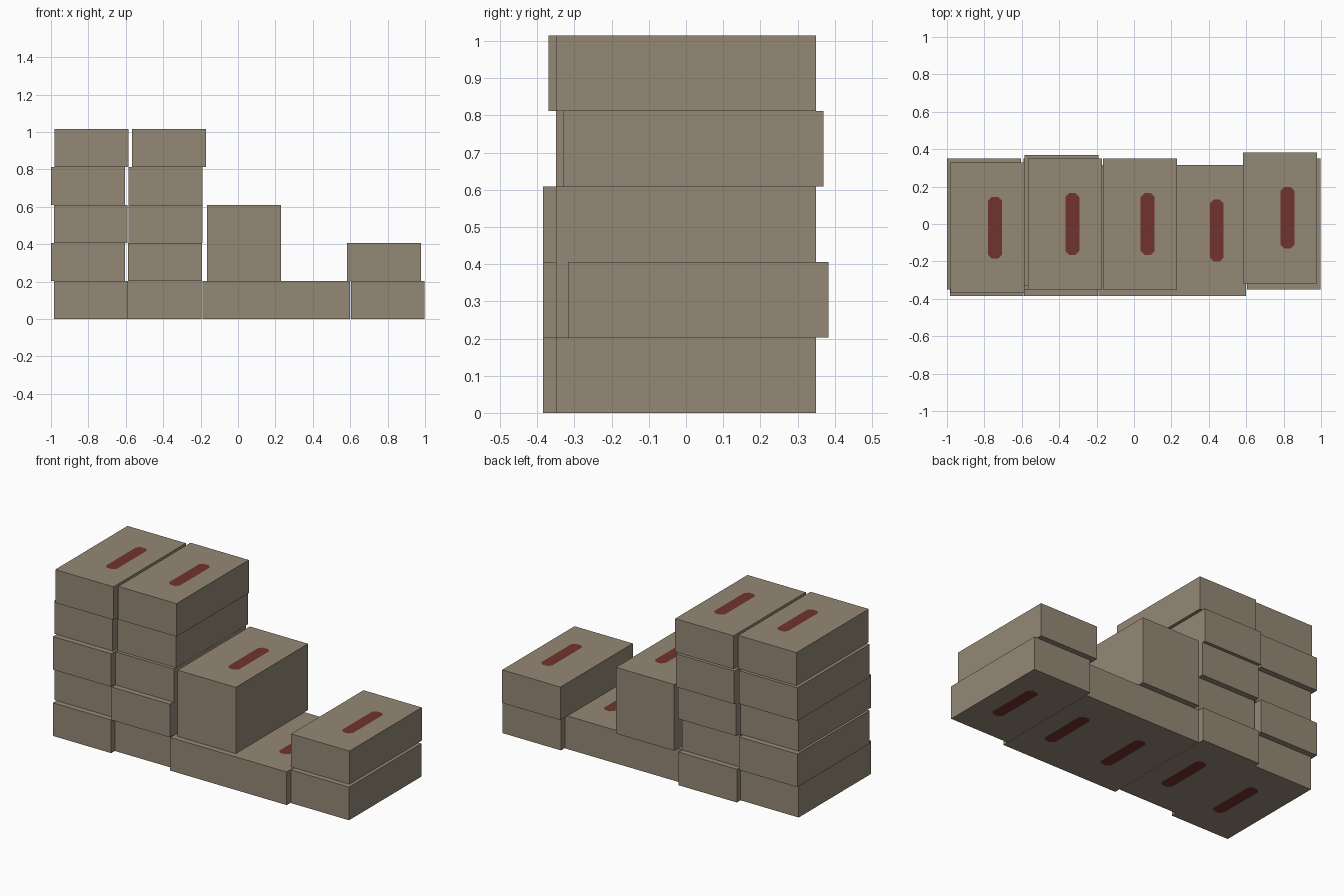
import bpy, bmesh

if "Cube" in bpy.data.objects:
    bpy.data.objects.remove(bpy.data.objects["Cube"])

W, D, H = 0.395, 0.70, 0.203     # block width, depth, height


def material(name, rgb):
    m = bpy.data.materials.new(name)
    m.diffuse_color = (*rgb, 1)
    m.use_nodes = True
    m.node_tree.nodes["Principled BSDF"].inputs["Base Color"].default_value = m.diffuse_color
    return m


tan = material("tan_block", (0.30, 0.25, 0.18))
red = material("dark_red_stripe", (0.165, 0.033, 0.026))

# stripe outline: rectangle with clipped corners, two points per block corner
SX, SW, SL, C = 0.04, 0.037, 0.165, 0.02
STRIPE = [(-SW, -SL + C), (-SW + C, -SL), (SW - C, -SL), (SW, -SL + C),
          (SW, SL - C), (SW - C, SL), (-SW + C, SL), (-SW, SL - C)]


def block(name, x, y, level):
    """One box, left edge x and front edge y, with a red stripe cut in top and bottom."""
    bm = bmesh.new()
    rings = []
    for z in (0, H):
        ring = [bm.verts.new((a * W / 2, b * D / 2, z))
                for a, b in ((-1, -1), (1, -1), (1, 1), (-1, 1))]
        inner = [bm.verts.new((px + SX, py, z)) for px, py in STRIPE]
        rings.append(ring)
        faces = []
        for i in range(4):
            j = (i + 1) % 4
            faces.append([ring[i], inner[2 * i + 1], inner[2 * i]])
            faces.append([ring[i], ring[j], inner[2 * j], inner[2 * i + 1]])
        for f in faces:
            bm.faces.new(f)
        bm.faces.new(inner).material_index = 1
    low, high = rings
    for i in range(4):
        j = (i + 1) % 4
        bm.faces.new((low[i], low[j], high[j], high[i]))
    bmesh.ops.recalc_face_normals(bm, faces=bm.faces[:])
    me = bpy.data.meshes.new(name)
    bm.to_mesh(me)
    bm.free()
    me.materials.append(tan)
    me.materials.append(red)
    ob = bpy.data.objects.new(name, me)
    ob.location = (x + W / 2, y + D / 2, level * H)
    bpy.context.collection.objects.link(ob)


# each stack: (left x, front y) from the ground up
STACKS = [
    [(-0.985, -0.385), (-1.0, -0.35), (-0.985, -0.385), (-1.0, -0.35), (-0.98, -0.37)],
    [(-0.59, -0.35), (-0.588, -0.385), (-0.585, -0.35), (-0.586, -0.33), (-0.567, -0.35)],
    [(-0.19, -0.385), (-0.165, -0.35), (-0.165, -0.35)],
    [(0.205, -0.385)],
    [(0.603, -0.35), (0.583, -0.317)],
]
for s, stack in enumerate(STACKS):
    for level, (x, y) in enumerate(stack):
        block(f"block_stack{s + 1}_level{level + 1}", x, y, level)
